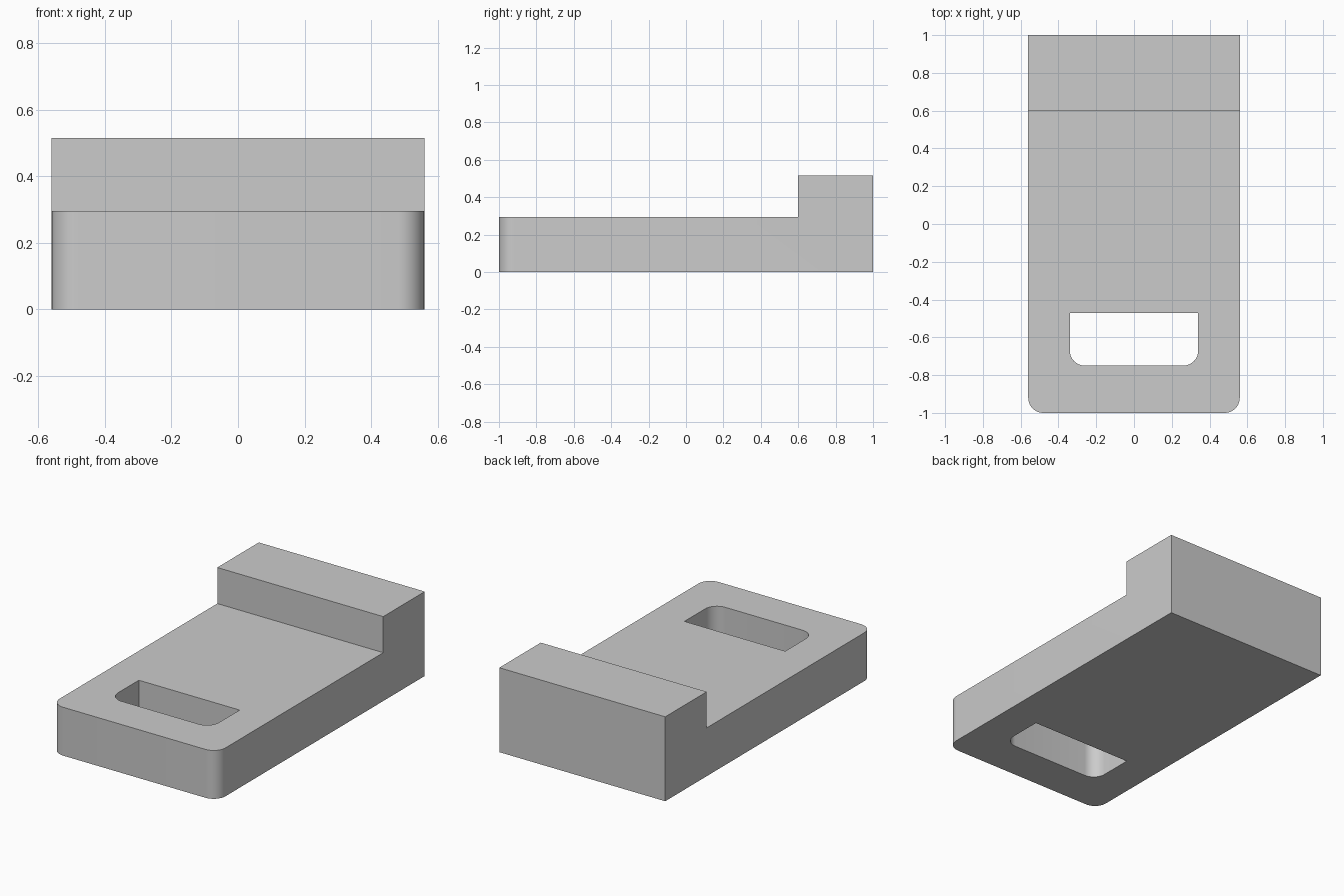
import bpy
import bmesh
import math

cube = bpy.data.objects.get("Cube")
if cube:
    bpy.data.objects.remove(cube, do_unlink=True)

HALF_WIDTH = 0.56
PLATE_TOP = 0.295
BLOCK_TOP = 0.515
CORNER = 0.08

grey = bpy.data.materials.new("plain grey")
grey.use_nodes = True
colour = (0.6, 0.6, 0.6, 1)
grey.diffuse_color = colour
grey.node_tree.nodes["Principled BSDF"].inputs["Base Color"].default_value = colour


def extruded_part(name, profile, half_width):
    """Sweep a side (y, z) profile across x and round its upright front edges."""
    bm = bmesh.new()
    face = bm.faces.new([bm.verts.new((-half_width, y, z)) for y, z in profile])
    swept = bmesh.ops.extrude_face_region(bm, geom=[face])
    moved = [v for v in swept["geom"] if isinstance(v, bmesh.types.BMVert)]
    bmesh.ops.translate(bm, verts=moved, vec=(2 * half_width, 0, 0))
    front = min(y for y, z in profile)
    upright = [e for e in bm.edges
               if all(abs(v.co.y - front) < 1e-4 for v in e.verts)
               and abs(e.verts[0].co.z - e.verts[1].co.z) > 1e-4]
    bmesh.ops.bevel(bm, geom=upright, offset=CORNER, offset_type='OFFSET',
                    segments=10, profile=0.5, affect='EDGES')
    bmesh.ops.recalc_face_normals(bm, faces=bm.faces)
    mesh = bpy.data.meshes.new(name)
    bm.to_mesh(mesh)
    bm.free()
    mesh.materials.append(grey)
    obj = bpy.data.objects.new(name, mesh)
    bpy.context.collection.objects.link(obj)
    return obj


# Flat plate with a raised block along the back edge
body = extruded_part("stepped_plate", [
    (-1, 0), (1, 0), (1, BLOCK_TOP), (0.6, BLOCK_TOP),
    (0.6, PLATE_TOP), (-1, PLATE_TOP)], HALF_WIDTH)

# Slot through the plate, rounded only at its front corners
slot = extruded_part("slot_cutter", [
    (-0.75, -0.1), (-0.47, -0.1), (-0.47, 0.4), (-0.75, 0.4)], 0.34)
slot.hide_render = True

cut = body.modifiers.new("slot", 'BOOLEAN')
cut.operation = 'DIFFERENCE'
cut.solver = 'EXACT'
cut.object = slot

bpy.ops.object.select_all(action='DESELECT')
body.select_set(True)
bpy.context.view_layer.objects.active = body
bpy.ops.object.modifier_apply(modifier=cut.name)
bpy.data.objects.remove(slot, do_unlink=True)

# Smooth corners, crisp edges
bpy.ops.object.shade_smooth_by_angle(angle=math.radians(30))
